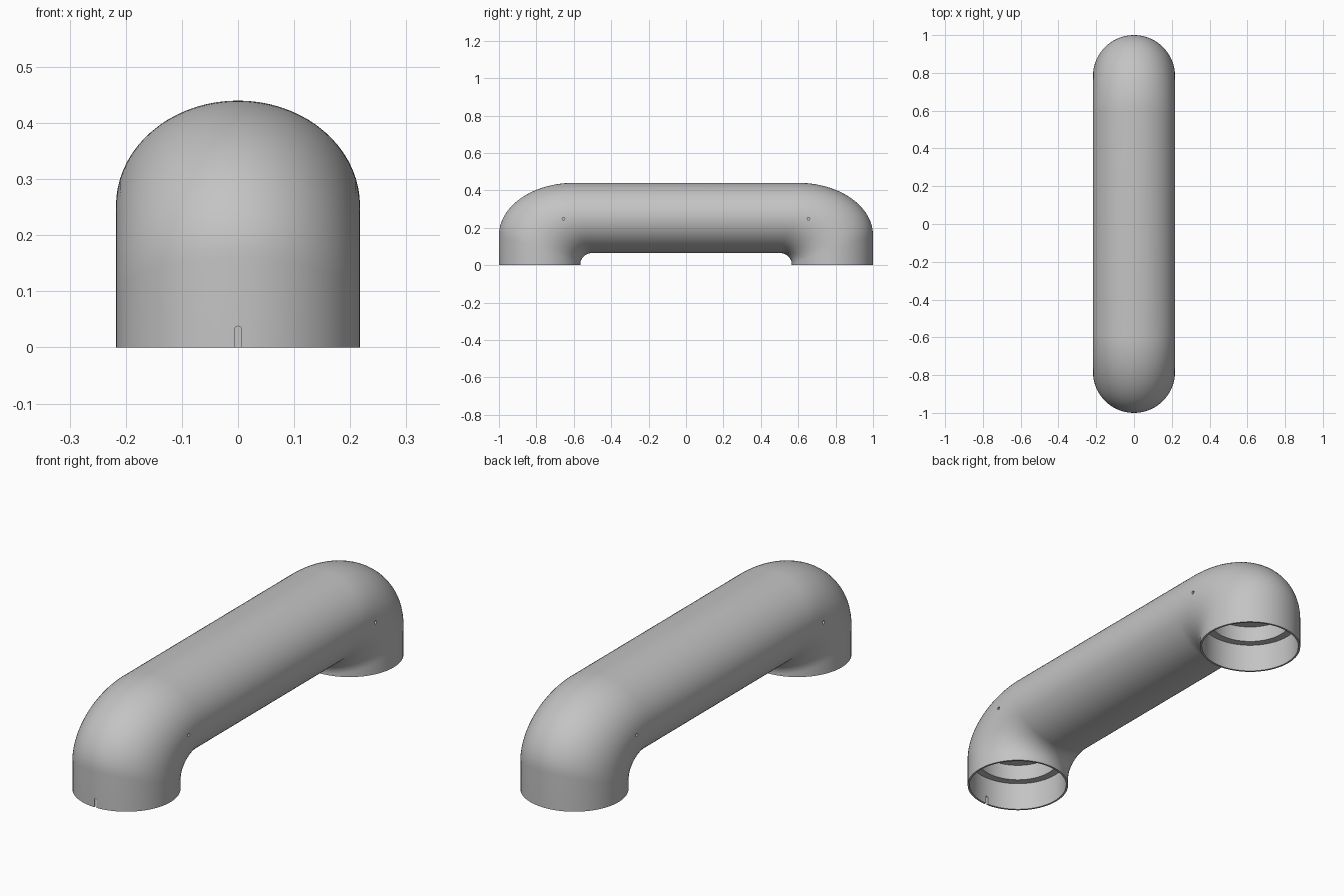
import bpy, bmesh
from math import cos, sin, pi
from mathutils import Matrix, Vector

if "Cube" in bpy.data.objects:
    bpy.data.objects.remove(bpy.data.objects["Cube"])

SIDES, STEPS = 72, 28
HALF_WIDTH = 0.2175
LEG_Y = 0.7825

grey = bpy.data.materials.new("satin_grey")
grey.use_nodes = True
colour = (0.55, 0.55, 0.55, 1)
grey.diffuse_color = colour
grey.node_tree.nodes["Principled BSDF"].inputs["Base Color"].default_value = colour


def skin(name, rings):
    """Closed surface through a list of rings of points."""
    bm = bmesh.new()
    loops = [[bm.verts.new(p) for p in ring] for ring in rings]
    for a, b in zip(loops, loops[1:]):
        n = len(a)
        for i in range(n):
            j = (i + 1) % n
            bm.faces.new((a[i], a[j], b[j], b[i]))
    bm.faces.new(loops[0])
    bm.faces.new(loops[-1])
    bmesh.ops.recalc_face_normals(bm, faces=bm.faces)
    mesh = bpy.data.meshes.new(name)
    bm.to_mesh(mesh)
    bm.free()
    obj = bpy.data.objects.new(name, mesh)
    bpy.context.collection.objects.link(obj)
    mesh.materials.append(grey)
    return obj


def section(inner, outer):
    """Elliptical ring spanning an inner and an outer (y, z) point."""
    a, b = Vector((0, *inner)), Vector((0, *outer))
    mid, half = (a + b) / 2, (b - a) / 2
    ring = []
    for i in range(SIDES):
        t = 2 * pi * i / SIDES
        ring.append(mid + half * cos(t) + Vector((HALF_WIDTH * sin(t), 0, 0)))
    return ring


def circle(radius, z, y=0, sides=SIDES):
    return [Vector((radius * cos(2 * pi * i / sides),
                    y + radius * sin(2 * pi * i / sides), z)) for i in range(sides)]


def cut(target, cutter):
    cutter.hide_render = True
    mod = target.modifiers.new("cut", 'BOOLEAN')
    mod.operation = 'DIFFERENCE'
    mod.solver = 'EXACT'
    mod.object = cutter
    bpy.context.view_layer.objects.active = target
    bpy.ops.object.modifier_apply(modifier=mod.name)
    bpy.data.objects.remove(cutter)


# Handle body: one elbow from foot to bar, then its mirror
elbow = [section((0.565, 0), (1.0, 0))]
for k in range(STEPS + 1):
    t = pi / 2 * k / STEPS
    elbow.append(section((0.5 + 0.065 * cos(t), 0.006 + 0.059 * sin(t)),
                         (0.6 + 0.4 * cos(t), 0.16 + 0.28 * sin(t))))
mirrored = [[Vector((p.x, -p.y, p.z)) for p in ring] for ring in reversed(elbow)]
body = skin("tubular_handle", elbow + mirrored)

# Stepped sockets in both feet
for side in (-1, 1):
    y = side * LEG_Y
    cut(body, skin("socket_cutter", [circle(0.209, -0.1, y), circle(0.209, 0.128, y),
                                     circle(0.175, 0.128, y), circle(0.175, 0.2, y)]))

# Pin holes on both flanks
for end in (-1, 1):
    for side in (-1, 1):
        hole = skin("pin_cutter", [circle(0.007, -0.03, sides=16),
                                   circle(0.007, 0.03, sides=16)])
        hole.data.transform(Matrix.Translation((side * HALF_WIDTH, end * 0.655, 0.248))
                            @ Matrix.Rotation(pi / 2, 4, 'Y'))
        cut(body, hole)

# Round-topped drain slot in the front foot
arch = [(-0.006, -0.05), (0.006, -0.05)]
arch += [(0.006 * cos(pi * i / 8), 0.032 + 0.006 * sin(pi * i / 8)) for i in range(9)]
cut(body, skin("slot_cutter", [[Vector((x, y, z)) for x, z in arch]
                               for y in (-1.05, -0.95)]))

# Smooth shading with crisp rims
bpy.ops.object.select_all(action='DESELECT')
body.select_set(True)
bpy.context.view_layer.objects.active = body
bpy.ops.object.shade_smooth_by_angle(angle=0.6)
